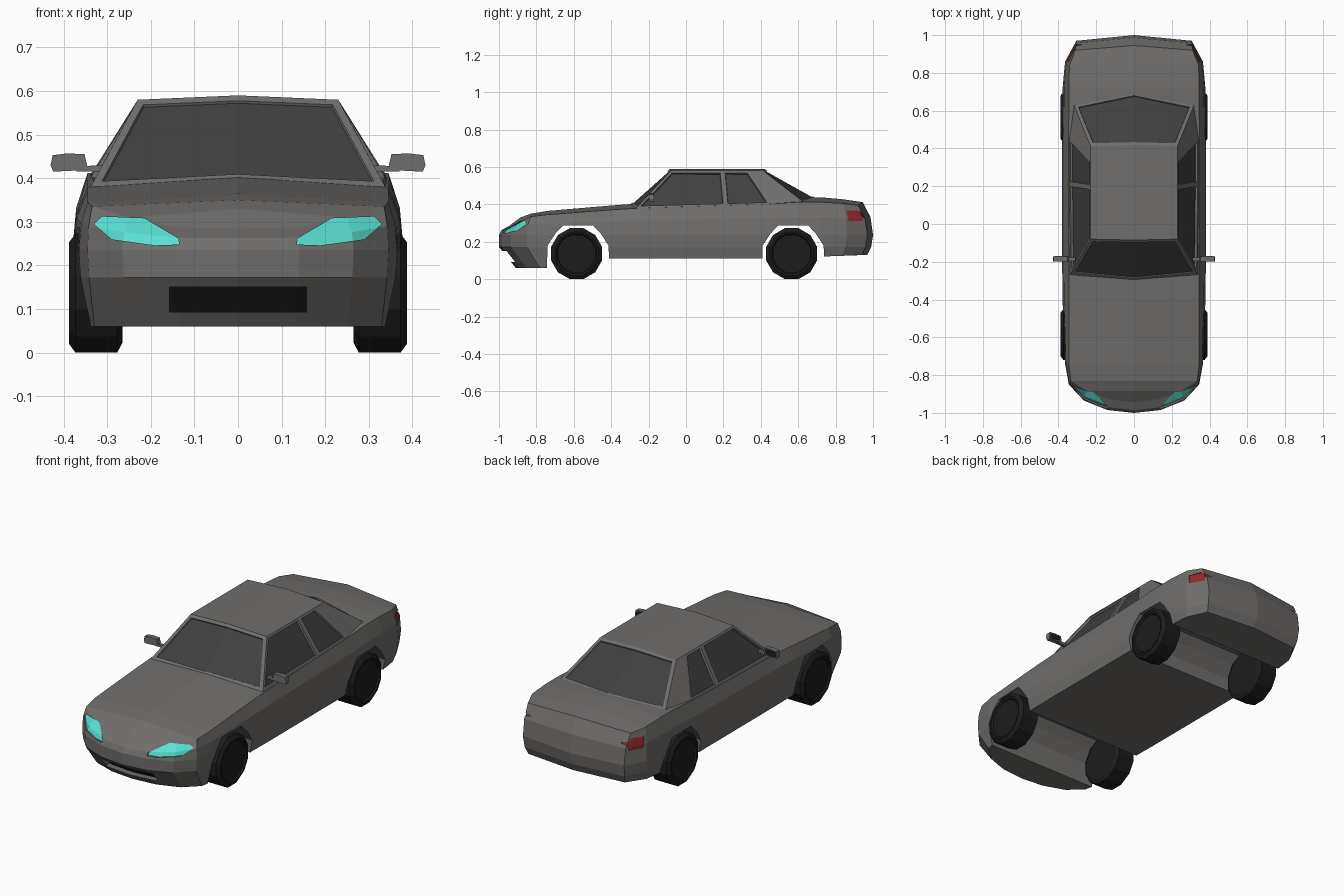
import bpy, bmesh, math

if "Cube" in bpy.data.objects:
    bpy.data.objects.remove(bpy.data.objects["Cube"])


def material(name, rgb):
    m = bpy.data.materials.new(name)
    m.diffuse_color = (*rgb, 1)
    m.use_nodes = True
    m.node_tree.nodes["Principled BSDF"].inputs["Base Color"].default_value = m.diffuse_color
    return m


GREY = material("body_grey", (0.16, 0.155, 0.15))
GLASS = material("dark_glass", (0.05, 0.05, 0.05))
BLACK = material("black", (0.012, 0.012, 0.012))
CYAN = material("headlight_cyan", (0.1, 0.75, 0.65))
RED = material("tail_red", (0.3, 0.02, 0.025))


def finish(bm, name, *mats):
    me = bpy.data.meshes.new(name)
    bm.to_mesh(me)
    bm.free()
    for m in mats:
        me.materials.append(m)
    ob = bpy.data.objects.new(name, me)
    bpy.context.collection.objects.link(ob)
    return ob


def from_polys(polys, mirror=False):
    """Weld polygons given by coordinates; optionally mirror them in x."""
    bm, known, out = bmesh.new(), {}, []
    for s in ((1, -1) if mirror else (1,)):
        for poly in polys:
            vs = []
            for x, y, z in poly:
                k = (round(s * x, 4) + 0.0, round(y, 4), round(z, 4))
                if k not in known:
                    known[k] = bm.verts.new(k)
                if known[k] not in vs:
                    vs.append(known[k])
            out.append(bm.faces.new(vs) if len(vs) > 2 else None)
    bmesh.ops.recalc_face_normals(bm, faces=bm.faces[:])
    return bm, out


def prism(name, pts, axis, a, b, mat=GREY, mirror=False):
    """Extrude a (y,z) profile along X or an (x,z) profile along Y."""
    def at(p, t):
        return (t, p[0], p[1]) if axis == "X" else (p[0], t, p[1])
    n = len(pts)
    polys = [[at(p, a) for p in pts], [at(p, b) for p in pts]]
    for i in range(n):
        p, q = pts[i], pts[(i + 1) % n]
        polys.append([at(p, a), at(q, a), at(q, b), at(p, b)])
    ob = finish(from_polys(polys, mirror)[0], name, mat)
    return ob


def add_bool(ob, cutter, op):
    m = ob.modifiers.new(op.lower(), "BOOLEAN")
    m.operation, m.object, m.solver = op, cutter, "EXACT"
    cutter.hide_render = True
    cutter.hide_viewport = True


def lerp(a, b, t):
    return a + (b - a) * t


# Lower body: plan x, y | deck edge x, y, z | deck centre z | underside z
COLS = [
    (0, -1.0, 0, -.945, .285, .285, .06),
    (.14, -.985, .14, -.925, .287, .30, .06),
    (.265, -.935, .25, -.885, .31, .33, .06),
    (.345, -.85, .335, -.83, .335, .35, .06),
    (.365, -.74, .345, -.74, .345, .365, .06),
    (.378, -.41, .345, -.41, .37, .393, .11),
    (.38, -.25, .345, -.25, .38, .405, .11),
    (.38, .40, .347, .40, .40, .42, .11),
    (.38, .60, .345, .60, .412, .438, .118),
    (.378, .72, .345, .72, .412, .438, .12),
    (.365, .86, .342, .84, .405, .427, .125),
    (.305, .97, .31, .92, .395, .415, .13),
    (0, 1.0, 0, .945, .412, .412, .13),
]


def ring(z, fx, front, rear):
    out = []
    for x, y, *_, zb in COLS:
        yy = y + front * max(0, -y - .4) / .6 - rear * max(0, y - .4) / .6
        out.append((x * fx, yy, z or zb))
    return out


edge = [c[2:5] for c in COLS]
wide = ring(.235, 1, 0, 0)
shoulder = [(lerp(w[0], e[0], .25), lerp(w[1], e[1], .25), lerp(w[2], e[2], .55))
            for w, e in zip(wide, edge)]
rings = [ring(None, .955, .09, .03), ring(.172, .99, 0, .01), wide, shoulder, edge]
polys = []
for lo, hi in zip(rings, rings[1:]):
    polys += [[lo[i], lo[i + 1], hi[i + 1], hi[i]] for i in range(len(COLS) - 1)]
for r, top in ((rings[0], False), (edge, True)):
    mid = [(0, p[1], c[5] if top else p[2]) for p, c in zip(r, COLS)]
    mid[0] = mid[1] = r[0]
    mid[-1] = mid[-2] = r[-1]
    polys += [[r[i], r[i + 1], mid[i + 1], mid[i]] for i in range(1, len(COLS) - 2)]
body = finish(from_polys(polys, True)[0], "lower_body", GREY)
raw = body.data.copy()

# Wheel wells cut across the full width
for name, y0 in (("front", -.577), ("rear", .573)):
    half = [(.17, -.05), (.163, .18), (.12, .245), (.08, .287)]
    pts = [(y0 - a, z) for a, z in half] + [(y0 + a, z) for a, z in reversed(half)]
    add_bool(body, prism(name + "_wheel_well_cutter", pts, "X", -.6, .6), "DIFFERENCE")


# Lights and intake: recessed pieces that follow the body surface
def inlay(name, cutter, mat, shift):
    add_bool(body, cutter, "DIFFERENCE")
    me = raw.copy()
    me.materials.clear()
    me.materials.append(mat)
    ob = bpy.data.objects.new(name, me)
    ob.location.y = shift
    bpy.context.collection.objects.link(ob)
    add_bool(ob, cutter, "INTERSECT")


lamp = [(.135, .248), (.137, .262), (.215, .308), (.312, .312), (.33, .295), (.29, .26), (.19, .246)]
inlay("headlights", prism("headlight_cutter", lamp, "Y", -1.1, -.79, CYAN, True), CYAN, .01)
tail = [(.857, .365), (.92, .368), (.95, .345), (.945, .31), (.87, .312)]
inlay("tail_lights", prism("tail_light_cutter", tail, "X", .27, .45, RED, True), RED, -.008)
slot = [(-.157, .093), (.157, .093), (.157, .15), (-.157, .15)]
inlay("front_intake", prism("intake_cutter", slot, "Y", -1.1, -.8, BLACK), BLACK, .035)

# Cabin with recessed windows
base = [(0, -.30, .397), (.338, -.268, .38), (.343, .212, .393),
        (.343, .455, .40), (.318, .63, .412), (0, .695, .432)]
roof = [(0, -.085, .59), (.23, -.08, .58), (.23, .195, .58),
        (.23, .335, .58), (.23, .412, .58), (0, .418, .59)]
polys = [[base[i], base[i + 1], roof[i + 1], roof[i]] for i in range(5)] + [roof, base]
bm, f = from_polys(polys, True)
panes = [(f[0], f[7]), (f[4], f[11]), (f[1],), (f[2],), (f[8],), (f[9],)]
for k, pane in enumerate(panes):
    bmesh.ops.inset_region(bm, faces=list(pane), thickness=.018 if k < 2 else .013,
                           depth=0, use_even_offset=True)
    bmesh.ops.inset_region(bm, faces=list(pane), thickness=.002,
                           depth=-.006 if k < 2 else -.012, use_even_offset=True)
    for face in pane:
        face.material_index = 1
finish(bm, "cabin", GREY, GLASS)

# Door mirrors
shell = [(.345, .425), (.352, .455), (.39, .457), (.425, .453), (.43, .43), (.424, .415), (.365, .418)]
prism("mirror_housings", shell, "Y", -.198, -.172, GREY, True)
prism("mirror_stalks", [(.31, .415), (.37, .415), (.37, .427), (.31, .43)],
      "Y", -.195, -.177, GREY, True)
face = [(lerp(.39, x, .8), lerp(.436, z, .75)) for x, z in shell]
prism("mirror_glass", face, "Y", -.173, -.170, BLACK, True)

# Wheels: twelve-sided turned profile (x, radius)
PROFILE = [(.265, 0), (.265, .118), (.277, .141), (.373, .141),
           (.388, .12), (.386, .11), (.378, .104), (.378, 0)]
N = 12
for name, y0 in (("front_wheels", -.585), ("rear_wheels", .565)):
    def spot(p, k):
        a = 2 * math.pi * (k + .5) / N
        return (p[0], y0 + p[1] * math.sin(a), .1365 + p[1] * math.cos(a))
    polys = [[spot(p, k), spot(p, k + 1), spot(q, k + 1), spot(q, k)]
             for p, q in zip(PROFILE[1:-1], PROFILE[2:-1]) for k in range(N)]
    polys += [[spot(p, k) for k in range(N)] for p in (PROFILE[1], PROFILE[-2])]
    finish(from_polys(polys, True)[0], name, BLACK)
